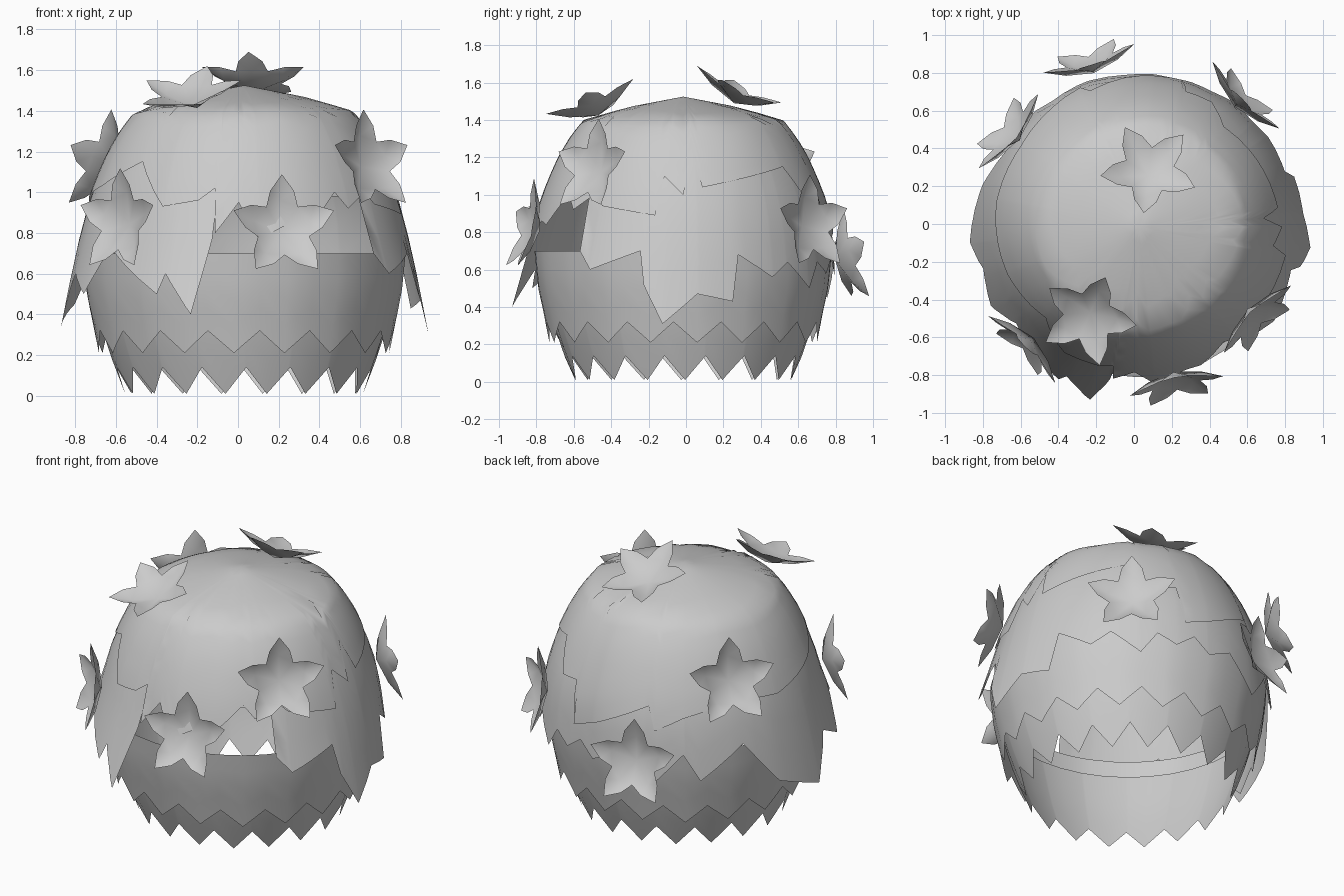
import bpy, bmesh
from math import sin, cos, radians, pi
from mathutils import Vector

if "Cube" in bpy.data.objects:
    bpy.data.objects.remove(bpy.data.objects["Cube"])

CX, CY = 0.03, -0.015


def interp(pts, v):
    if v <= pts[0][0]:
        return pts[0][1]
    for (a, p), (b, q) in zip(pts, pts[1:]):
        if v <= b:
            return p + (q - p) * (v - a) / (b - a)
    return pts[-1][1]


def finish(name, bm, angle=40):
    me = bpy.data.meshes.new(name)
    bm.to_mesh(me)
    bm.free()
    ob = bpy.data.objects.new(name, me)
    bpy.context.collection.objects.link(ob)
    bpy.ops.object.select_all(action='DESELECT')
    ob.select_set(True)
    bpy.context.view_layer.objects.active = ob
    bpy.ops.object.shade_smooth_by_angle(angle=radians(angle))
    return ob


def shell(name, profile, edge, top, rows, step=6, lean=0.0):
    """Open shell of revolution whose lower rim follows a jagged (angle, z) edge.
    Angle 0 is the front, 90 the right side; lean flares the low front outwards."""
    angles = sorted(set(list(range(0, 360, step)) + [a for a, _ in edge if 0 <= a < 360]))
    loop = [(edge[-1][0] - 360, edge[-1][1])] + edge + [(edge[0][0] + 360, edge[0][1])]
    bm = bmesh.new()
    cols = []
    for a in angles:
        low = interp(loop, a)
        s = radians(a)
        col = []
        for i in range(rows + 1):
            t = i / rows
            z = top + (low - top) * t ** 1.5
            r = interp(profile, z) * (1 + lean * cos(s) * max(0, 0.85 - z) / 0.4)
            col.append(bm.verts.new((CX + r * sin(s), CY - r * cos(s), z)))
        cols.append(col)
    for c, d in zip(cols, cols[1:] + cols[:1]):
        for i in range(rows):
            bm.faces.new((c[i], c[i + 1], d[i + 1], d[i]))
    bmesh.ops.remove_doubles(bm, verts=bm.verts, dist=0.0005)
    return finish(name, bm)


def zigzag(n, low, high, phase):
    pts = []
    for i in range(n):
        a = phase + i * 360 / n
        pts += [(a, low), (a + 180 / n, high)]
    return sorted((a % 360, z) for a, z in pts)


# Lower bands with regular teeth
shell("lower_band", [(0.0, 0.58), (0.14, 0.635), (0.3, 0.69), (0.58, 0.76)],
      zigzag(18, 0.01, 0.14, 11), 0.58, 5, 20)
shell("upper_band", [(0.2, 0.715), (0.32, 0.735), (0.5, 0.775), (0.7, 0.795)],
      zigzag(18, 0.21, 0.32, 16), 0.70, 5, 20)

dome = [(0.3, 0.91), (0.45, 0.885), (0.7, 0.835), (0.9, 0.785), (1.0, 0.755), (1.1, 0.715),
        (1.2, 0.67), (1.3, 0.612), (1.4, 0.535), (1.47, 0.29), (1.525, 0.0)]

# Middle layer: ragged rim, with the eye slot cut out at the front right
middle_edge = [(0, 0.98), (48, 0.98), (49, 0.7), (55, 0.6), (74, 0.7), (76, 0.52), (83, 0.31),
               (95, 0.47), (108, 0.43), (111, 0.68), (125, 0.56), (133, 0.64), (145, 0.5),
               (152, 0.64), (160, 0.58), (168, 0.66), (175, 0.57), (186, 0.64), (200, 0.45),
               (215, 0.68), (222, 0.52), (240, 0.72), (255, 0.45), (275, 0.34), (285, 0.6),
               (298, 0.5), (308, 0.73), (332, 0.5), (334, 0.6), (344, 0.4), (349, 0.77),
               (350, 0.98)]
shell("middle_layer", [(z, r - 0.008) for z, r in dome], middle_edge, 1.25, 6, lean=0.07)

# Top cap with its own ragged rim
cap_edge = [(5, 0.77), (18, 0.86), (24, 0.84), (30, 0.92), (36, 1.0), (41, 0.92), (51, 1.0),
            (56, 0.94), (79, 0.89), (82, 1.1), (90, 1.0), (94, 1.22), (98, 1.04), (140, 1.15),
            (150, 0.97), (161, 0.99), (164, 0.74), (176, 0.8), (200, 0.96), (203, 0.82),
            (215, 0.9), (236, 0.98), (260, 0.95), (290, 1.03), (314, 1.15), (329, 0.93),
            (343, 0.96), (349, 1.02), (350, 0.8), (358, 0.95)]
shell("top_cap", dome, cap_edge, 1.525, 12, lean=0.07)


def flower(name, centre, normal):
    """Five cupped petals, each with a folded rib and a pointed tip."""
    n = Vector(normal).normalized()
    q = n.to_track_quat('Z', 'Y')
    bm = bmesh.new()

    def v(r, a, h):
        return bm.verts.new(Vector(centre) + q @ Vector((r * cos(a), r * sin(a), h)))

    hub = v(0, 0, -0.055)
    step = 2 * pi / 5
    notch = [v(0.135, pi / 2 + (i - 0.5) * step, 0.01) for i in range(5)]
    for i in range(5):
        a = pi / 2 + i * step
        rib = v(0.15, a, -0.015)
        left, right = v(0.195, a - 0.31, 0.03), v(0.195, a + 0.31, 0.03)
        tip = v(0.265, a, 0.045)
        nxt = notch[(i + 1) % 5]
        for f in ((hub, notch[i], rib), (hub, rib, nxt), (notch[i], left, rib),
                  (left, tip, rib), (rib, tip, right), (rib, right, nxt)):
            bm.faces.new(f)
    finish(name, bm, 60)


# Flowers scattered over the dome
flowers = [((0.08, 0.28, 1.54), (0.05, 0.4, 0.9)),
           ((-0.24, -0.49, 1.475), (-0.15, -0.35, 0.9)),
           ((0.64, -0.49, 1.14), (0.7, -0.7, 0.3)),
           ((-0.57, -0.64, 0.85), (-0.7, -0.7, 0.12)),
           ((0.22, -0.835, 0.82), (0.2, -0.95, 0.25)),
           ((-0.65, 0.48, 1.14), (-0.75, 0.6, 0.3)),
           ((0.57, 0.66, 0.84), (0.7, 0.7, 0.15)),
           ((-0.23, 0.85, 0.66), (-0.3, 0.95, 0.2))]
for i, (c, n) in enumerate(flowers):
    flower(f"flower_{i + 1}", c, n)
